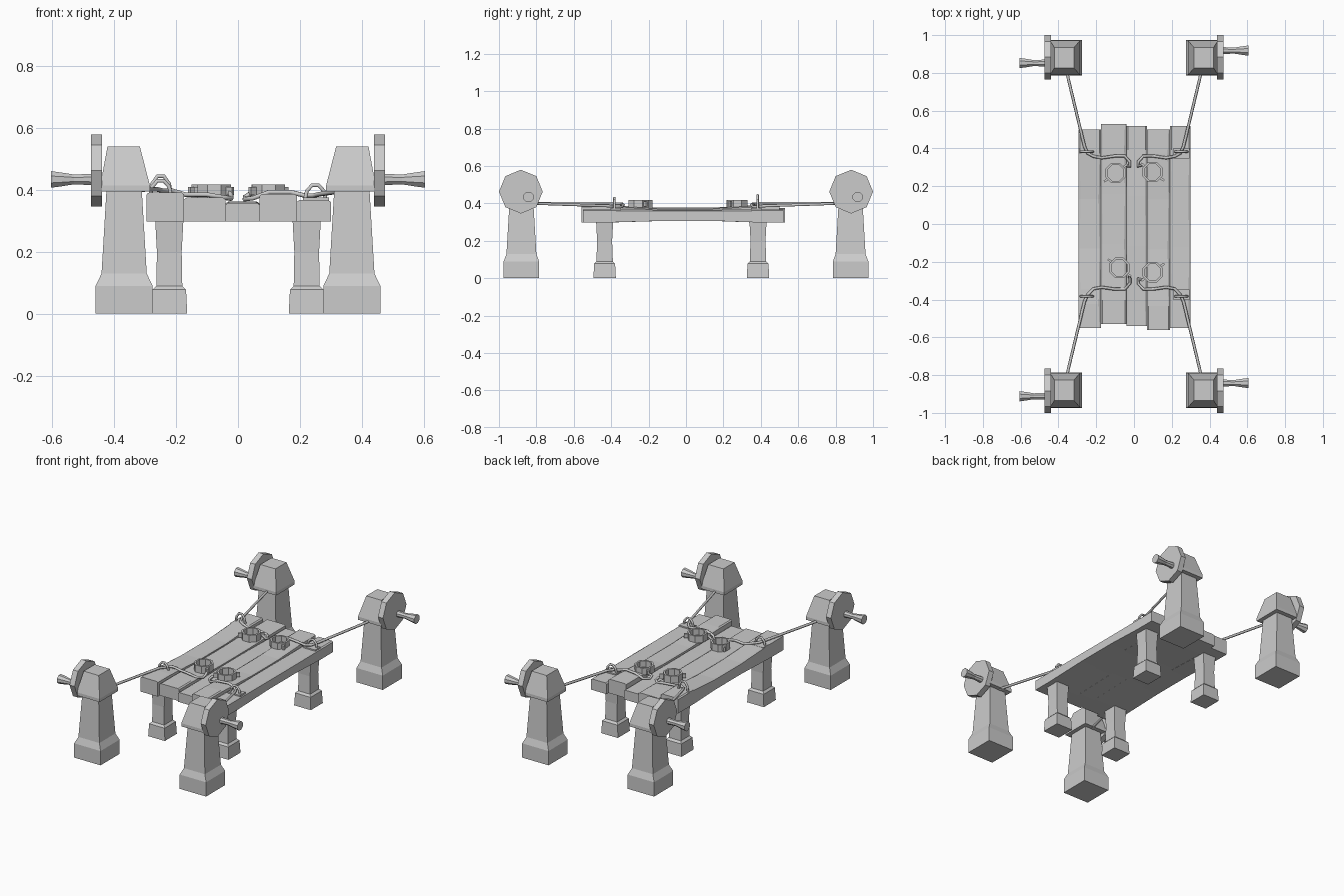
import bpy, bmesh
from math import pi, cos, sin, atan2
from mathutils import Matrix, Vector

if "Cube" in bpy.data.objects:
    bpy.data.objects.remove(bpy.data.objects["Cube"])


def make(name, bm):
    bmesh.ops.recalc_face_normals(bm, faces=bm.faces)
    me = bpy.data.meshes.new(name)
    bm.to_mesh(me)
    bm.free()
    ob = bpy.data.objects.new(name, me)
    bpy.context.collection.objects.link(ob)
    return ob


def loft(name, rings):
    """Skin a list of equal-length point rings and cap both ends."""
    bm = bmesh.new()
    rs = [[bm.verts.new(p) for p in r] for r in rings]
    n = len(rs[0])
    for a, b in zip(rs, rs[1:]):
        for i in range(n):
            j = (i + 1) % n
            bm.faces.new((a[i], a[j], b[j], b[i]))
    bm.faces.new(rs[0])
    bm.faces.new(rs[-1])
    return make(name, bm)


def rect(x0, x1, y0, y1, z):
    return [(x0, y0, z), (x1, y0, z), (x1, y1, z), (x0, y1, z)]


def centred(cx, cy, stations):
    return [rect(cx - hx, cx + hx, cy - hy, cy + hy, z) for hx, hy, z in stations]


def x_lathe(name, profile, y, z, n, phase=0.0):
    return loft(name, [[(x, y + r * cos(2 * pi * i / n + phase), z + r * sin(2 * pi * i / n + phase))
                        for i in range(n)] for x, r in profile])


def box(name, c, size, angle=0.0):
    bm = bmesh.new()
    m = Matrix.Translation(c) @ Matrix.Rotation(angle, 4, 'Z') @ Matrix.Diagonal((*size, 1))
    bmesh.ops.create_cube(bm, size=1, matrix=m)
    return make(name, bm)


def tube(name, pts, r):
    cu = bpy.data.curves.new(name, 'CURVE')
    cu.dimensions = '3D'
    cu.bevel_depth = r
    cu.bevel_resolution = 1
    cu.use_fill_caps = True
    sp = cu.splines.new('POLY')
    sp.points.add(len(pts) - 1)
    for p, co in zip(sp.points, pts):
        p.co = (*co, 1)
    ob = bpy.data.objects.new(name, cu)
    bpy.context.collection.objects.link(ob)
    return ob


# Worn planks: x0, x1, front end, back end, end height, middle height
planks = [(-.295, -.175, -.55, .50, .392, .377), (-.175, -.04, -.53, .53, .375, .370),
          (-.04, .07, -.54, .52, .358, .362), (.07, .19, -.56, .50, .387, .374),
          (.19, .30, -.55, .52, .367, .366)]
for k, (x0, x1, y0, y1, ze, zm) in enumerate(planks):
    rings = []
    for i, t in enumerate((0, .12, .4, .65, .88, 1)):
        y = y0 + t * (y1 - y0)
        mid = 0 < i < 5
        top = zm if i in (2, 3) else ze
        low = .307 if i in (2, 3) else .298
        edge = .004 if mid and (i + k) % 2 else 0
        rings.append([(x0, y, low), (x1, y, low), (x1, y, top - .006), (x1 - .008 - edge, y, top),
                      (x0 + .008 + edge, y, top), (x0, y, top - .006)])
    loft(f"table_plank_{k}", rings)

# Table legs with wider feet
for sx in (-1, 1):
    for y in (-.435, .385):
        loft("table_leg", centred(sx * .222, y, [
            (.058, .060, 0), (.054, .056, .078), (.042, .044, .09), (.040, .040, .20), (.046, .046, .31)]))

for sx in (-1, 1):
    for sy in (-1, 1):
        # Winch post
        cx, cy = sx * .368, sy * .88
        loft("winch_post", centred(cx, cy, [
            (.092, .095, 0), (.092, .095, .09), (.073, .080, .13), (.057, .064, .40)]))
        # Tapered head
        a, b = sorted((sx * .285, sx * .445))
        c, d = sorted((sx * .317, sx * .422))
        loft("winch_head", [rect(a, b, cy - .092, cy + .092, .395),
                            rect(a, b, cy - .092, cy + .092, .415),
                            rect(c, d, cy - .055, cy + .055, .54)])
        # Octagonal wheel and off-centre flared handle
        x_lathe("winch_wheel", [(sx * .44, .117), (sx * .475, .117)], sy * .883, .463, 8)
        hy = {(1, 1): .918, (-1, 1): .852, (1, -1): -.842, (-1, -1): -.912}[sx, sy]
        x_lathe("winch_handle", [(sx * .47, .020), (sx * .53, .017), (sx * .57, .024), (sx * .605, .029)],
                hy, .434, 8, pi / 8)

        # Eyelet with base plate
        zt = .380 if sx < 0 else .366
        box("eyelet_plate", (sx * .252, sy * .375, zt + .002), (.085, .055, .014))
        tall = .068 if (sx, sy) == (-1, 1) else .052
        tube("eyelet", [(sx * .25 - .034 * cos(pi * i / 5), sy * .383, zt + tall * sin(pi * i / 5))
                        for i in range(6)], .007)

        # Octagonal open cuff
        ux, uy = {(-1, 1): (-.097, .27), (1, 1): (.098, .275),
                  (-1, -1): (-.077, -.232), (1, -1): (.099, -.255)}[sx, sy]
        prof = [(.058, .374), (.058, .418), (.046, .418), (.046, .374)]
        bm = bmesh.new()
        cols = [[bm.verts.new((ux + r * cos(pi * i / 4 + pi / 8), uy + r * sin(pi * i / 4 + pi / 8), z))
                 for r, z in prof] for i in range(8)]
        for i in range(8):
            p, q = cols[i], cols[(i + 1) % 8]
            for j in range(4):
                bm.faces.new((p[j], q[j], q[(j + 1) % 4], p[(j + 1) % 4]))
        make("cuff", bm)
        # Clasp lugs on both sides of the cuff
        ang = atan2(sy * .6, -sx * .8)
        for s in (1, -1):
            v = Vector((cos(ang), sin(ang), 0)) * (s * .064)
            box("cuff_lug", (ux + v.x, uy + v.y, .396), (.024, .012, .026), ang)

        # Rope from the post, through the eyelet, to the cuff
        ry = .36 if sy > 0 else .345
        zo, zi, zc = (.398, .385, .372) if sx < 0 else (.382, .393, .370)
        lug = (ux - sx * .052, uy + sy * .039, .392)
        tube("rope", [(sx * .36, sy * .82, .400), (sx * .262, sy * .41, zo + .004),
                      (sx * .245, sy * .375, zo), (sx * .215, sy * (ry - .002), zo),
                      (sx * .17, sy * (ry - .01), zi), (sx * .10, sy * ry, zi),
                      (sx * .05, sy * ry, zc + .004), (sx * .022, sy * (ry - .03), zc),
                      (sx * .022, sy * (ry - .055), zc + .006), lug], .008)
